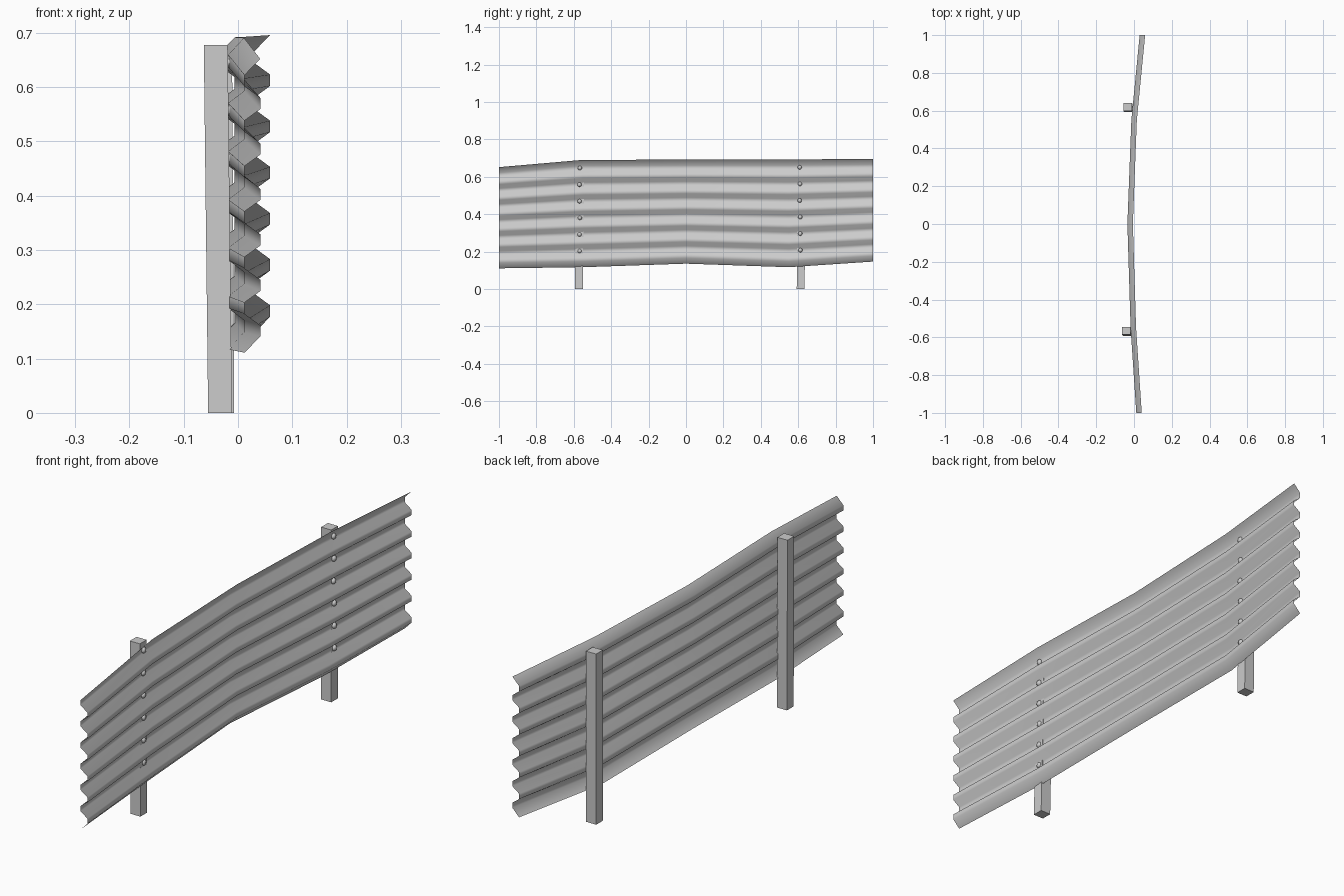
import bpy, bmesh, random
from mathutils import Matrix

if "Cube" in bpy.data.objects:
    bpy.data.objects.remove(bpy.data.objects["Cube"])

random.seed(4)

# Stations along the sheet: y, valley x, bottom z, top z
STATIONS = [(-1.0, 0.012, 0.111, 0.652), (-0.55, -0.018, 0.117, 0.691),
            (0.0, -0.035, 0.136, 0.692), (0.55, -0.014, 0.117, 0.693),
            (1.0, 0.030, 0.147, 0.696)]
DEPTH = 0.029

# Trapezoid corrugation: height fraction and outward offset, longer end lips
heights = [0.0] + [0.0315 + 0.0223 * i for i in range(24)]
heights.append(heights[-1] + 0.0315)
PROFILE = [(h / heights[-1], DEPTH if i % 4 in (1, 2) else 0.0)
           for i, h in enumerate(heights)]


def at(y):
    """Valley x, bottom z and top z of the sheet at a given y."""
    for a, b in zip(STATIONS, STATIONS[1:]):
        if y <= b[0]:
            t = (y - a[0]) / (b[0] - a[0])
            return [p + (q - p) * t for p, q in zip(a[1:], b[1:])]


def finish(name, bm, smooth=False):
    mesh = bpy.data.meshes.new(name)
    bm.to_mesh(mesh)
    bm.free()
    ob = bpy.data.objects.new(name, mesh)
    bpy.context.collection.objects.link(ob)
    for p in mesh.polygons:
        p.use_smooth = smooth
    return ob


# Corrugated sheet, bent and slightly dented
bm = bmesh.new()
rows = []
for y, x, lo, hi in STATIONS:
    rows.append([bm.verts.new((x + dx, y, lo + (hi - lo) * f)) for f, dx in PROFILE])
for a, b in zip(rows, rows[1:]):
    for i in range(len(a) - 1):
        bm.faces.new((a[i], b[i], b[i + 1], a[i + 1]))
finish("corrugated_sheet", bm, True)


# Slightly leaning square posts behind the sheet
def post(name, bottom, top, w=0.042, d=0.044, h=0.678):
    bm = bmesh.new()
    bmesh.ops.create_cube(bm, size=1)
    for v in bm.verts:
        cx, cy = top if v.co.z > 0 else bottom
        v.co = (cx + v.co.x * d, cy + v.co.y * w, h if v.co.z > 0 else 0)
    finish(name, bm)


post("post_near", (-0.033, -0.573), (-0.041, -0.565))
post("post_far", (-0.029, 0.613), (-0.033, 0.619))

# Domed bolts in each valley, in line with the posts
for label, by in (("near", -0.567), ("far", 0.609)):
    bm = bmesh.new()
    for k in range(6):
        y = by + random.uniform(-0.003, 0.003)
        x, lo, hi = at(y)
        f = (PROFILE[4 * k + 3][0] + PROFILE[4 * k + 4][0]) / 2
        m = Matrix.Translation((x + 0.001, y, lo + (hi - lo) * f)) @ Matrix.Diagonal((0.8, 1, 1, 1))
        bmesh.ops.create_uvsphere(bm, u_segments=10, v_segments=6, radius=0.0115, matrix=m)
    finish("bolts_" + label, bm, True)
